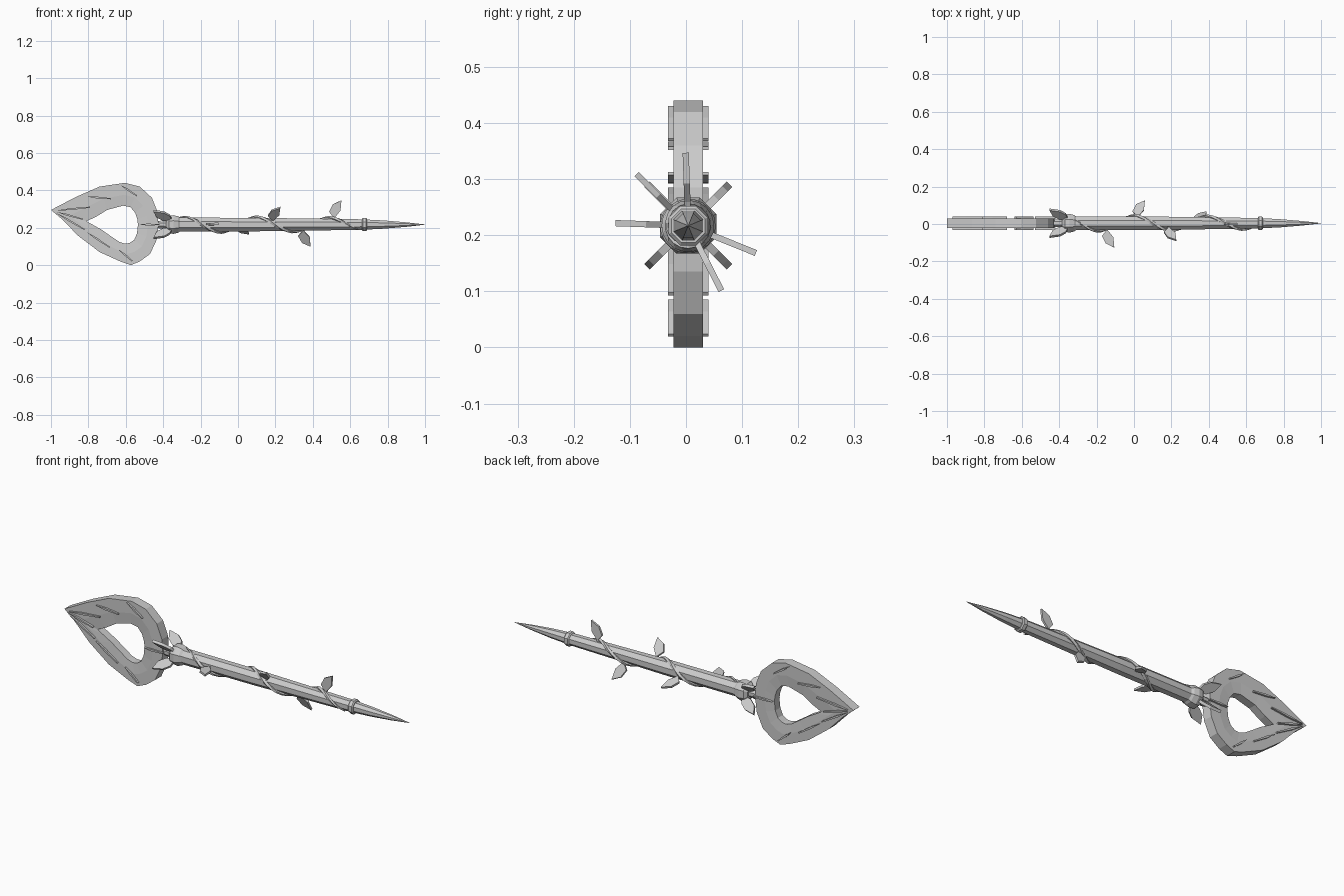
import bpy, bmesh, math
from mathutils import Vector

if "Cube" in bpy.data.objects:
    bpy.data.objects.remove(bpy.data.objects["Cube"])

CY, CZ = 0.004, 0.217          # shaft axis
grey = bpy.data.materials.new("stone grey")
grey.diffuse_color = (0.6, 0.6, 0.6, 1)
grey.use_nodes = True
grey.node_tree.nodes["Principled BSDF"].inputs["Base Color"].default_value = grey.diffuse_color


def finish(name, bm):
    bmesh.ops.remove_doubles(bm, verts=bm.verts, dist=1e-5)
    bmesh.ops.recalc_face_normals(bm, faces=bm.faces)
    me = bpy.data.meshes.new(name)
    bm.to_mesh(me)
    bm.free()
    me.materials.append(grey)
    ob = bpy.data.objects.new(name, me)
    bpy.context.collection.objects.link(ob)
    return ob


def lathe(name, profile, n=8):
    """Octagonal turning along x; profile is (x, flat radius)."""
    bm = bmesh.new()
    rings = []
    for x, r in profile:
        r /= math.cos(math.pi / n)
        rings.append([bm.verts.new((x, CY + r * math.cos((k + .5) * math.tau / n),
                                    CZ + r * math.sin((k + .5) * math.tau / n))) for k in range(n)])
    for a, b in zip(rings, rings[1:]):
        for k in range(n):
            bm.faces.new((a[k], a[(k + 1) % n], b[(k + 1) % n], b[k]))
    bm.faces.new(rings[0])
    bm.faces.new(rings[-1])
    return finish(name, bm)


def prism(name, points, normal, thick):
    """Flat outline thickened both ways along a normal."""
    bm = bmesh.new()
    d = Vector(normal) * thick / 2
    a = [bm.verts.new(Vector(p) - d) for p in points]
    b = [bm.verts.new(Vector(p) + d) for p in points]
    bm.faces.new(a)
    bm.faces.new(b)
    for i in range(len(a)):
        j = (i + 1) % len(a)
        bm.faces.new((a[i], a[j], b[j], b[i]))
    return finish(name, bm)


# Leaf-shaped head with a pointed opening
outer = [(-1, .295), (-.866, .365), (-.74, .42), (-.605, .44), (-.525, .42), (-.46, .36),
         (-.43, .285), (-.425, .215), (-.435, .135), (-.47, .06), (-.525, .02), (-.573, 0),
         (-.63, .02), (-.74, .07), (-.856, .158), (-.94, .245)]
hole = [(-.81, .235), (-.76, .258), (-.70, .295), (-.615, .318), (-.575, .31), (-.55, .28),
        (-.538, .245), (-.535, .215), (-.54, .17), (-.555, .135), (-.58, .118), (-.605, .115),
        (-.635, .125), (-.68, .155), (-.73, .19), (-.78, .218)]
band = [((a + 1.1 * c) / 2.1, (b + 1.1 * d) / 2.1) for (a, b), (c, d) in zip(outer, hole)]
bm = bmesh.new()
loops = []
for pts, y in ((outer, -.026), (band, -.026), (hole, -.021),
               (hole, .021), (band, .026), (outer, .026)):
    loops.append([bm.verts.new((x, CY + y, z)) for x, z in pts])
for i in range(6):
    a, b = loops[i], loops[(i + 1) % 6]
    for k in range(16):
        j = (k + 1) % 16
        bm.faces.new((a[k], a[j], b[j], b[k]))
finish("leaf_head", bm)

# Raised veins passing through both faces of the head
veins = [(-.63, .43, -.54, .37), (-.81, .367, -.68, .355), (-.97, .292, -.79, .31),
         (-.97, .285, -.83, .245), (-.97, .278, -.82, .19), (-.81, .177, -.685, .095),
         (-.64, .085, -.565, .022), (-.53, .217, -.42, .217)]
for side in (-1, 1):
    for i, (x0, z0, x1, z1) in enumerate(veins):
        a, b = Vector((x0, CY + side * .029, z0)), Vector((x1, CY + side * .029, z1))
        n = (b - a).cross(Vector((0, 1, 0))).normalized() * .005
        prism(f"vein_{i}_{'front' if side < 0 else 'back'}", [a, a.lerp(b, .4) + n, b + n * .6, b - n * .6,
              a.lerp(b, .4) - n], (0, 1, 0), .014)

# Shaft, collars and spike
lathe("neck", [(-.45, .018), (-.36, .024)])
lathe("head_collar", [(-.385, .03), (-.37, .046), (-.345, .05), (-.32, .044), (-.305, .034)])
lathe("shaft", [(-.37, .037), (.1, .036), (.67, .028)])
lathe("tip_collar", [(.662, .03), (.667, .035), (.685, .035), (.69, .03)])
lathe("spike", [(.68, .027), (.78, .022), (.9, .012), (1, .0008)])


# Leaves lie in a plane holding the shaft axis and an outward direction
def leaf(name, angle, outline, thick=.011):
    t = math.radians(angle)
    pts = [(x, CY + r * math.cos(t), CZ + r * math.sin(t)) for x, r in outline]
    return prism(name, pts, (0, -math.sin(t), math.cos(t)), thick)


for k in range(4):
    leaf(f"sepal_{k}", 45 + 90 * k, [(-.35, .03), (-.365, .07), (-.395, .093), (-.452, .104),
                                     (-.435, .06), (-.40, .034)], .014)

blade = [(.0, .025), (.014, .04), (-.008, .068), (.012, .108), (.058, .13),
         (.053, .075), (.026, .042), (.018, .025)]
for i, (x, ang) in enumerate([(-.163, 178), (0, 338), (.168, 135), (.33, 297), (.495, 92)]):
    leaf(f"vine_leaf_{i}", ang, [(x + dx, r) for dx, r in blade])

# Vine winding round the shaft
bm = bmesh.new()
prev, steps = None, 44
for i in range(steps + 1):
    f = i / steps
    x = -.33 + .97 * f
    t = math.radians(180 + (x + .19) * 926)
    R = .041 - .007 * f
    w = .0105 * min(1, .25 + 6 * f, .25 + 6 * (1 - f))
    out = Vector((0, math.cos(t), math.sin(t)))
    tan = Vector((.97, 0, 0)) + Vector((0, -math.sin(t), math.cos(t))) * R * 16
    side = tan.cross(out).normalized()
    c = Vector((x, CY, CZ)) + out * R
    ring = [bm.verts.new(c + (out * math.cos(a) + side * math.sin(a)) * w)
            for a in (k * math.tau / 5 for k in range(5))]
    if prev:
        for k in range(5):
            j = (k + 1) % 5
            bm.faces.new((prev[k], prev[j], ring[j], ring[k]))
    if i in (0, steps):
        bm.faces.new(ring)
    prev = ring
finish("vine", bm)
